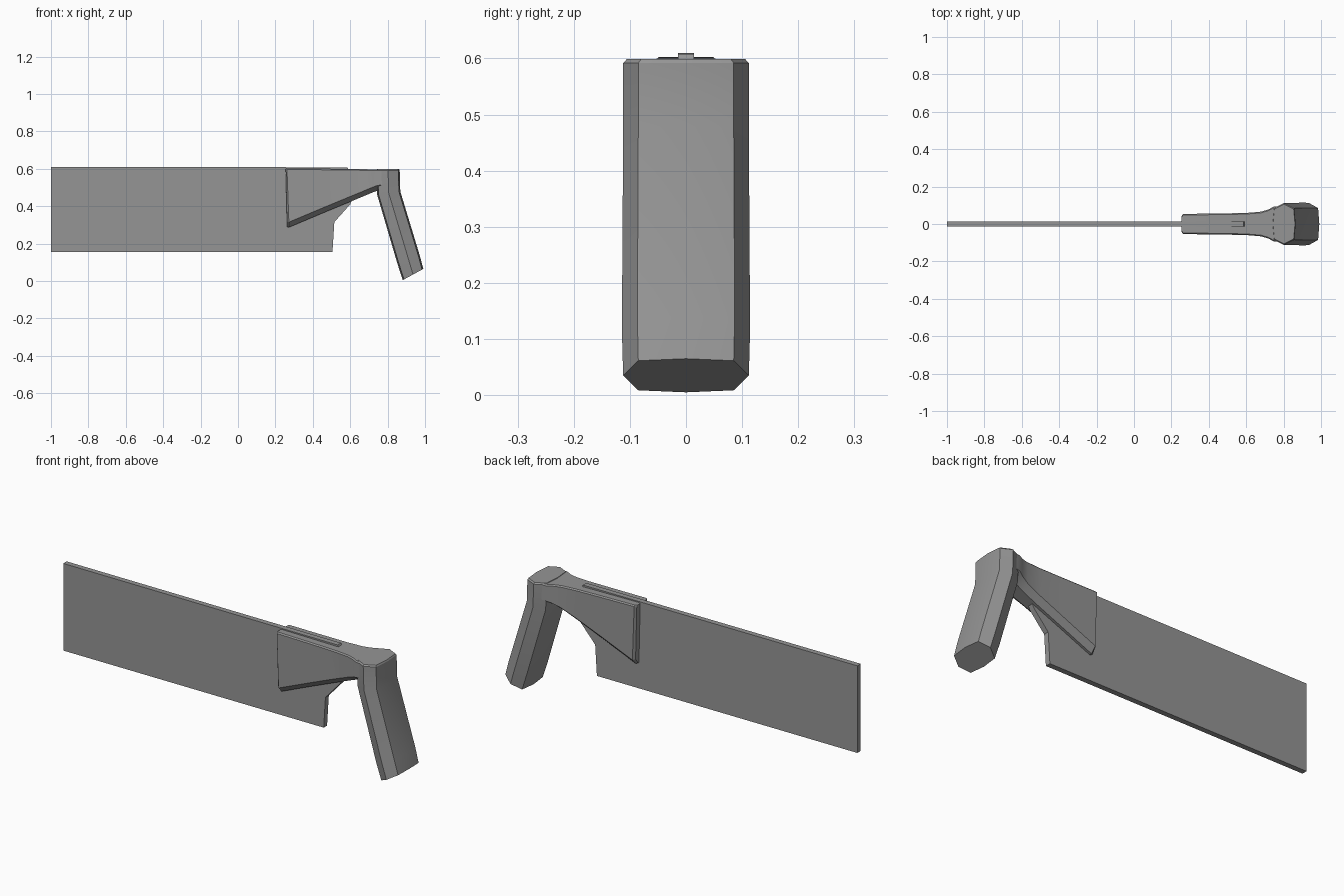
import bpy
import bmesh
import math
from mathutils import Vector

cube = bpy.data.objects.get("Cube")
if cube:
    bpy.data.objects.remove(cube, do_unlink=True)

# One plain grey for the whole tool
grey = bpy.data.materials.new("plain_grey")
grey.use_nodes = True
grey.diffuse_color = (0.3, 0.3, 0.3, 1)
grey.node_tree.nodes["Principled BSDF"].inputs["Base Color"].default_value = grey.diffuse_color


def loft(name, rings):
    """Skin a list of equal-length closed rings and cap both ends."""
    bm = bmesh.new()
    loops = [[bm.verts.new(p) for p in ring] for ring in rings]
    for a, b in zip(loops, loops[1:]):
        for i in range(len(a)):
            j = (i + 1) % len(a)
            bm.faces.new((a[i], a[j], b[j], b[i]))
    bm.faces.new(loops[0])
    bm.faces.new(loops[-1])
    bmesh.ops.recalc_face_normals(bm, faces=bm.faces)
    mesh = bpy.data.meshes.new(name)
    bm.to_mesh(mesh)
    bm.free()
    mesh.materials.append(grey)
    obj = bpy.data.objects.new(name, mesh)
    bpy.context.collection.objects.link(obj)
    bpy.ops.object.select_all(action="DESELECT")
    obj.select_set(True)
    bpy.context.view_layer.objects.active = obj
    bpy.ops.object.shade_smooth_by_angle(angle=math.radians(25))
    return obj


# Flat blade with a stepped heel
outline = [(-1, 0.155), (0.505, 0.155), (0.515, 0.315), (0.60, 0.41),
           (0.64, 0.50), (0.585, 0.608), (-1, 0.61)]
loft("blade", [[(x, y, z) for x, z in outline] for y in (-0.014, 0.014)])

# Tapering neck clasping the blade: x at top, x at bottom, half width, top z, bottom z
stations = [(0.255, 0.262, 0.042, 0.600, 0.290),
            (0.262, 0.272, 0.054, 0.603, 0.287),
            (0.45, 0.45, 0.056, 0.601, 0.362),
            (0.60, 0.60, 0.059, 0.599, 0.424),
            (0.68, 0.68, 0.066, 0.598, 0.457),
            (0.72, 0.72, 0.078, 0.597, 0.474),
            (0.745, 0.745, 0.092, 0.597, 0.483),
            (0.80, 0.80, 0.098, 0.596, 0.490)]


def neck_ring(xt, xb, w, top, bottom):
    half = [(xt, w - 0.006, top), (xt, w, top - 0.006),
            (xb, w, bottom + 0.028), (xb, w * 0.5, bottom)]
    return half + [(x, -y, z) for x, y, z in reversed(half)]


loft("neck", [neck_ring(*s) for s in stations])

# Eight-sided grip, bent below the head
section = [(-0.0625, 0), (-0.055, 0.085), (0, 0.112), (0.055, 0.085),
           (0.0625, 0), (0.055, -0.085), (0, -0.112), (-0.055, -0.085)]


def grip_ring(x, z, tilt, scale):
    across = Vector((math.cos(tilt), 0, math.sin(tilt)))
    centre = Vector((x, 0, z))
    return [centre + across * u * scale + Vector((0, v * scale, 0)) for u, v in section]


loft("grip", [grip_ring(0.802, 0.599, 0, 0.94),
              grip_ring(0.802, 0.592, 0, 1.0),
              grip_ring(0.806, 0.470, 0.15, 1.0),
              grip_ring(0.912, 0.115, 0.38, 1.02),
              grip_ring(0.936, 0.035, 0.5, 1.0)])
